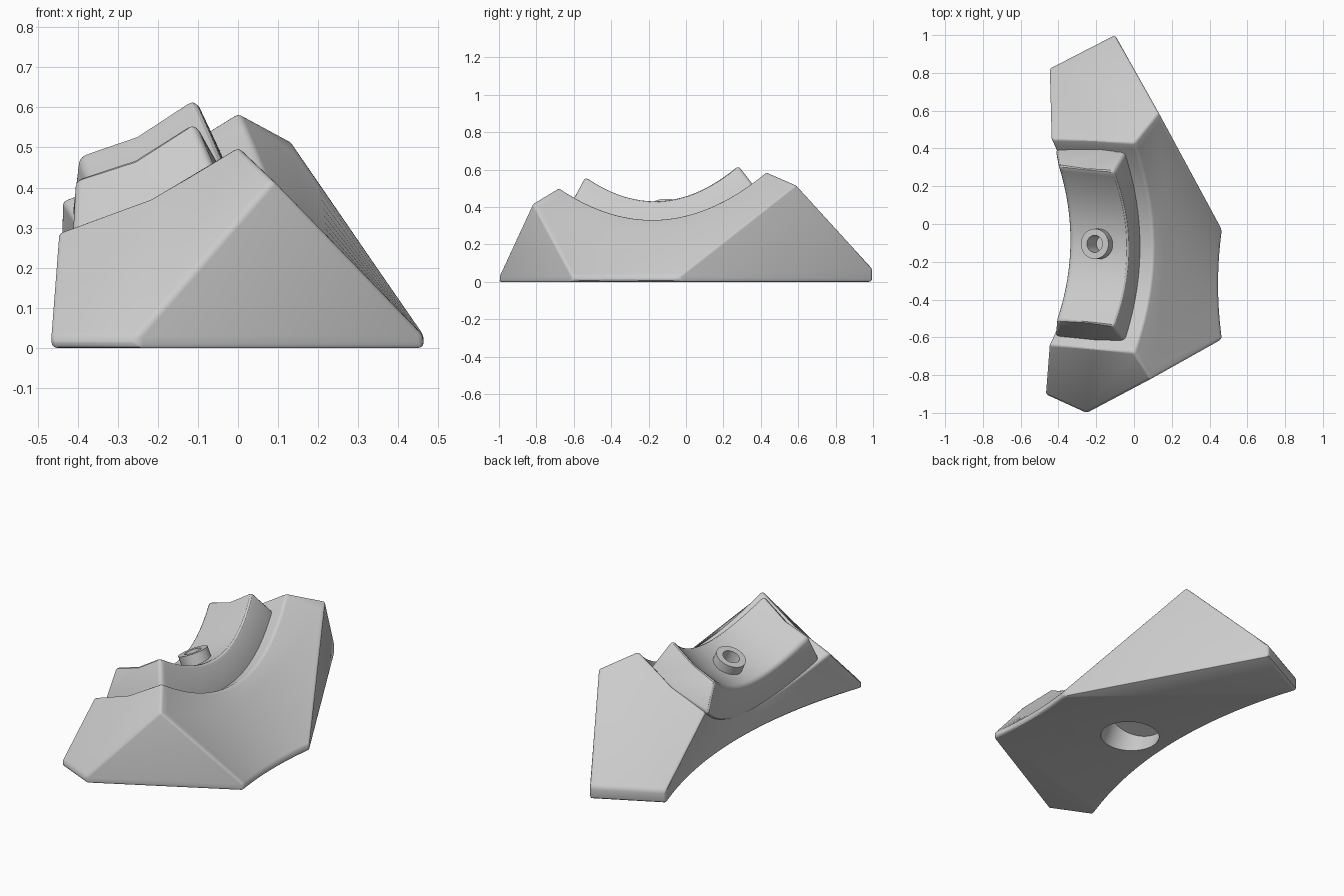
import bpy, bmesh
from math import radians
from mathutils import Vector, Matrix

if "Cube" in bpy.data.objects:
    bpy.data.objects.remove(bpy.data.objects["Cube"])

grey = bpy.data.materials.new("light grey")
grey.use_nodes = True
grey.diffuse_color = (0.6, 0.6, 0.6, 1)
grey.node_tree.nodes["Principled BSDF"].inputs["Base Color"].default_value = (0.6, 0.6, 0.6, 1)

N = 28


def arc(a, b, bow):
    """Points from a to b, bowed by the given vector at the middle."""
    a, b, bow = Vector(a), Vector(b), Vector(bow)
    return [a.lerp(b, i / N) + bow * 4 * (i / N) * (1 - i / N) for i in range(N + 1)]


def finish(name, bm):
    bmesh.ops.recalc_face_normals(bm, faces=bm.faces)
    me = bpy.data.meshes.new(name)
    bm.to_mesh(me)
    bm.free()
    ob = bpy.data.objects.new(name, me)
    bpy.context.collection.objects.link(ob)
    me.materials.append(grey)
    return ob


def loft(bm, rows):
    """Closed skin through the rows; returns the vertices of each row."""
    vs = [[bm.verts.new(p) for p in row] for row in rows]
    for r, s in zip(vs, vs[1:] + vs[:1]):
        for i in range(N):
            bm.faces.new((r[i], r[i + 1], s[i + 1], s[i]))
    return vs


def activate(ob):
    bpy.ops.object.select_all(action='DESELECT')
    ob.select_set(True)
    bpy.context.view_layer.objects.active = ob


def bevel(ob, width):
    activate(ob)
    m = ob.modifiers.new("rounding", 'BEVEL')
    m.width, m.segments, m.limit_method = width, 3, 'ANGLE'
    m.angle_limit = radians(32)
    bpy.ops.object.modifier_apply(modifier=m.name)


def drill(ob, matrix, radius, depth):
    """Cut a round hole centred on the matrix."""
    bm = bmesh.new()
    bmesh.ops.create_cone(bm, cap_ends=True, segments=48, radius1=radius,
                          radius2=radius, depth=depth, matrix=matrix)
    cutter = finish("hole_cutter", bm)
    cutter.hide_render = True
    activate(ob)
    m = ob.modifiers.new("hole", 'BOOLEAN')
    m.operation, m.object, m.solver = 'DIFFERENCE', cutter, 'EXACT'
    bpy.ops.object.modifier_apply(modifier=m.name)
    bpy.data.objects.remove(cutter)


def smooth(ob):
    activate(ob)
    bpy.ops.object.shade_smooth_by_angle(angle=radians(30))


# Base body: long skin from the front end to the back end
bm = bmesh.new()
inner_low = arc((-.47, -.9, 0), (-.45, .82, 0), (.15, 0, 0))
outer_low = arc((.465, -.61, 0), (.465, -.03, 0), (-.02, 0, 0))
lip = Vector((0, 0, .03))
rows = [
    inner_low,
    outer_low,
    [p + lip for p in outer_low],
    arc((.09, -.82, .42), (.13, .59, .52), (.05, 0, -.19)),      # shoulder
    arc((0, -.68, .505), (0, .43, .59), (.1, 0, -.21)),          # rim
    arc((-.22, -.665, .375), (-.22, .445, .455), (.125, 0, -.205)),  # seat
    arc((-.45, -.64, .29), (-.44, .45, .37), (.135, 0, -.19)),   # inner edge
    arc((-.47, -.9, .03), (-.45, .82, .07), (.15, 0, -.02)),
]
rings = loft(bm, rows)

# Pointed ends: a sloping face, an upright triangle and a strip at the foot
for end, foot, height in ((0, (-.25, -1, 0), .03), (-1, (-.1, 1, 0), .07)):
    il, ol, ou, shoulder, rim, seat, edge, iu = [r[end] for r in rings]
    low = bm.verts.new(foot)
    up = bm.verts.new(Vector(foot) + Vector((0, 0, height)))
    bm.faces.new((il, ol, low))
    bm.faces.new((low, ol, ou, up))
    bm.faces.new((up, ou, shoulder))
    bm.faces.new((il, low, up, iu))
    bm.faces.new((up, shoulder, rim, seat, edge, iu))
body = finish("base_body", bm)
bevel(body, .02)

# Round recess underneath, leaning like the cradle
lean = Matrix.Rotation(radians(-20), 4, 'Y')
drill(body, Matrix.Translation((-.08, -.13, 0)) @ lean, .15, .3)
smooth(body)

# Curved cradle standing on the seat
bm = bmesh.new()
rings = loft(bm, [
    arc((-.42, -.6, .26), (-.42, .4, .33), (.11, 0, -.18)),
    arc((-.03, -.64, .38), (-.03, .41, .46), (.08, 0, -.17)),
    arc((-.11, -.54, .57), (-.11, .28, .63), (.08, 0, -.16)),
    arc((-.26, -.525, .475), (-.255, .295, .535), (.075, 0, -.155)),
    arc((-.41, -.51, .425), (-.4, .31, .485), (.065, 0, -.15)),
])
for end in (0, -1):
    bm.faces.new([r[end] for r in rings])
cradle = finish("cradle", bm)
bevel(cradle, .022)
tilt = Matrix.Translation((-.19, -.105, .37)) @ Matrix.Rotation(radians(-24), 4, 'Y')
drill(cradle, tilt, .045, .16)
smooth(cradle)

# Hollow boss around the bolt hole
bm = bmesh.new()
profile = [(.045, -.05), (.045, .045), (.08, .045), (.08, -.05)]
loop = [bm.verts.new((r, 0, z)) for r, z in profile]
edges = [bm.edges.new((loop[i], loop[(i + 1) % 4])) for i in range(4)]
bmesh.ops.spin(bm, geom=loop + edges, cent=(0, 0, 0), axis=(0, 0, 1),
               angle=radians(360), steps=40)
bmesh.ops.remove_doubles(bm, verts=bm.verts, dist=.0005)
bmesh.ops.transform(bm, matrix=tilt, verts=bm.verts)
smooth(finish("bolt_boss", bm))
